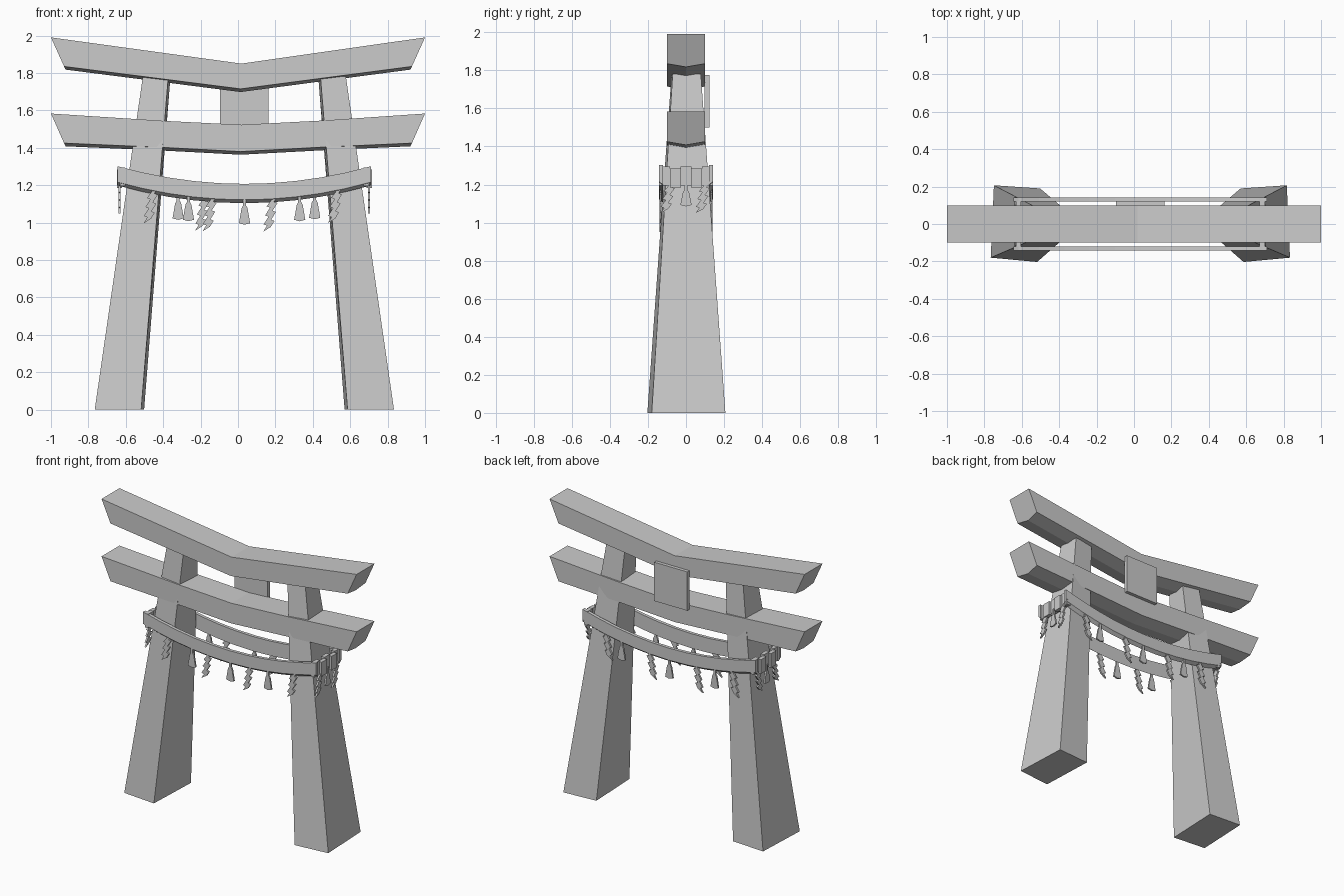
import bpy, bmesh
from mathutils import Vector

if "Cube" in bpy.data.objects:
    bpy.data.objects.remove(bpy.data.objects["Cube"])

CX = 0.034   # the posts and rope share this centre


def loft(name, rings):
    """Skin a list of equal-length point rings and cap both ends."""
    bm = bmesh.new()
    vs = [[bm.verts.new(p) for p in r] for r in rings]
    n = len(rings[0])
    for a, b in zip(vs, vs[1:]):
        for i in range(n):
            j = (i + 1) % n
            bm.faces.new((a[i], a[j], b[j], b[i]))
    bm.faces.new(vs[0])
    bm.faces.new(vs[-1])
    bmesh.ops.recalc_face_normals(bm, faces=bm.faces)
    me = bpy.data.meshes.new(name)
    bm.to_mesh(me)
    bm.free()
    ob = bpy.data.objects.new(name, me)
    bpy.context.collection.objects.link(ob)
    return ob


def box(name, lo, hi):
    (x0, y0, z0), (x1, y1, z1) = lo, hi
    return loft(name, [[(x0, y0, z), (x1, y0, z), (x1, y1, z), (x0, y1, z)]
                       for z in (z0, z1)])


# Cross beams: flat top, shallow V underneath, undercut ends
def beam(name, stations):
    rings = []
    for xt, zt, xb, zb in stations:
        xr = xb - 0.008 * (1 if xb > 0.5 else -1 if xb < -0.5 else 0)
        rings.append([(xt, -0.1, zt), (xt, 0.1, zt), (xb, 0.1, zb),
                      (xr, 0, zb - 0.017), (xb, -0.1, zb)])
    loft(name, rings)


beam("top_beam", [(-1, 1.99, -0.93, 1.835), (0.018, 1.85, 0.014, 1.715),
                  (1, 1.99, 0.93, 1.835)])
beam("lower_beam", [(-1, 1.583, -0.93, 1.425), (-0.4, 1.544, -0.4, 1.402),
                    (0.018, 1.523, 0.014, 1.38), (0.46, 1.546, 0.46, 1.404),
                    (1, 1.583, 0.93, 1.425)])

# Tapered, leaning, slightly turned posts
base = [(0.80, -0.18), (0.552, -0.203), (0.536, 0.19), (0.783, 0.207)]
head = [(0.543, -0.07), (0.407, -0.076), (0.395, 0.071), (0.536, 0.078)]
for side, s in (("left", -1), ("right", 1)):
    loft(side + "_post", [[(CX + s * x, y, 0) for x, y in base],
                          [(CX + s * x, y, 1.78) for x, y in head]])

# Plaque on the back
box("plaque", (-0.096, 0.097, 1.5), (0.163, 0.124, 1.775))


# Sagging rope strands, front and back
def sag(x):
    return 1.207 + 0.095 * ((x - CX) / 0.68) ** 2


for side, s in (("front", -1), ("back", 1)):
    rings = []
    for i in range(11):
        x = CX - 0.678 + 1.356 * i / 10
        z = sag(x)
        rings.append([(x, s * 0.143, z), (x, s * 0.12, z),
                      (x, s * 0.12, z - 0.103), (x, s * 0.143, z - 0.085)])
    loft(side + "_rope", rings)

# Stepped rope ends wrapping round the posts
for side, s in (("left", -1), ("right", 1)):
    for i in range(5):
        y = -0.112 + 0.056 * i
        x = CX + s * (0.668 if i % 2 else 0.652)
        z = 1.30 - (0.015 if i % 2 else 0.005)
        box(side + "_rope_fold", (x - 0.014, y - 0.029, z - 0.1),
            (x + 0.014, y + 0.029, z))


# Flat hanging ornaments drawn in their own (u, z) plane
def hang(name, outline, origin, along, thick=0.012):
    o, u = Vector(origin), Vector(along)
    n = u.cross(Vector((0, 0, 1)))
    loft(name, [[o + u * a + Vector((0, 0, z)) + n * t for a, z in outline]
                for t in (-thick / 2, thick / 2)])


TASSEL = [(-0.008, 0.03), (0.008, 0.03), (0.008, -0.02), (0.016, -0.035),
          (0.03, -0.115), (0, -0.123), (-0.03, -0.115), (-0.016, -0.035),
          (-0.008, -0.02)]
edge = [(0.005, 0.02), (-0.032, -0.03), (-0.014, -0.037), (-0.04, -0.078),
        (-0.022, -0.085), (-0.048, -0.126), (-0.03, -0.133), (-0.05, -0.165)]
PAPER = edge + [(u + 0.04, z + 0.025) for u, z in reversed(edge)]

rows = {-1: [-0.455, -0.265, -0.14, 0.035, 0.185, 0.33, 0.53],
        1: [-0.46, -0.32, -0.18, 0.035, 0.185, 0.41, 0.53]}
for s, xs in rows.items():
    for i, x in enumerate(xs):
        kind, shape = (("tassel", TASSEL) if i % 2 else ("paper_zigzag", PAPER))
        hang(kind, shape, (x, s * 0.134, sag(x) - 0.095), (1, 0, 0))
for s in (-1, 1):
    for i, y in enumerate((-0.085, 0, 0.1)):
        kind, shape = (("tassel", TASSEL) if i % 2 else ("paper_zigzag", PAPER))
        hang(kind, [(u, z * 0.85) for u, z in shape],
             (CX + s * 0.667, y, 1.19), (0, 1, 0))
